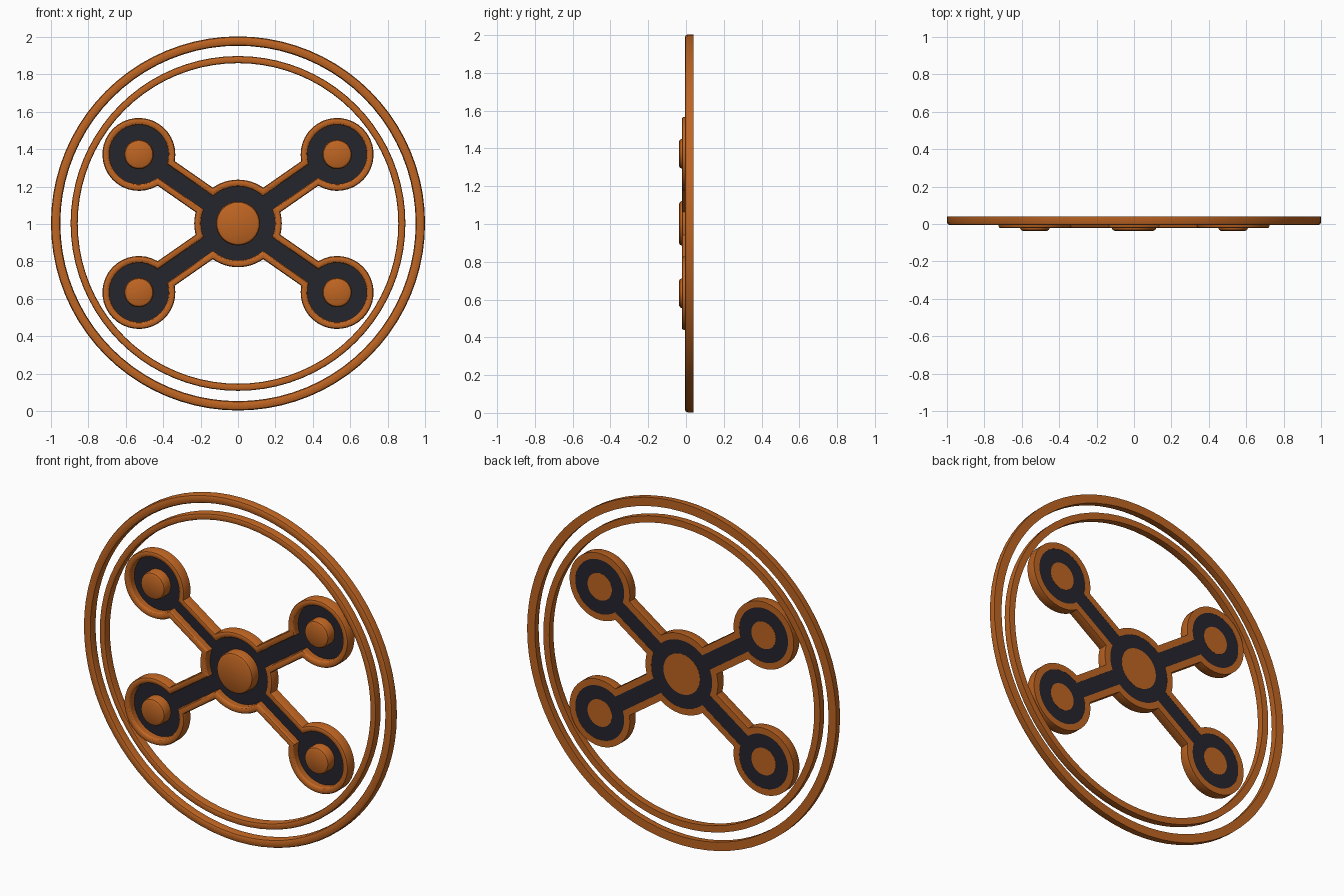
import bpy, bmesh
from math import pi, sin, cos, asin, atan2, hypot, radians

if "Cube" in bpy.data.objects:
    bpy.data.objects.remove(bpy.data.objects["Cube"])


def make_material(name, rgb):
    mat = bpy.data.materials.new(name)
    mat.use_nodes = True
    mat.diffuse_color = (*rgb, 1)
    mat.node_tree.nodes["Principled BSDF"].inputs["Base Color"].default_value = (*rgb, 1)
    return mat


copper = make_material("copper orange", (0.52, 0.13, 0.016))
dark = make_material("dark slate", (0.018, 0.018, 0.027))

CENTRE_Z = 1.003
BACK = 0.04
ARM_X, ARM_Z = 0.53, 0.369
REACH = hypot(ARM_X, ARM_Z)
TILT = atan2(ARM_Z, ARM_X)


def stack(name, loops, mat, ring):
    """Bridge equal outline loops; ring joins last to first, otherwise ends are capped."""
    bm = bmesh.new()
    rows = [[bm.verts.new(p) for p in loop] for loop in loops]
    pairs = list(zip(rows, rows[1:]))
    if ring:
        pairs.append((rows[-1], rows[0]))
    else:
        bm.faces.new(rows[0])
        bm.faces.new(rows[-1])
    for a, b in pairs:
        for i in range(len(a)):
            j = (i + 1) % len(a)
            bm.faces.new((a[i], a[j], b[j], b[i]))
    bmesh.ops.recalc_face_normals(bm, faces=bm.faces)
    mesh = bpy.data.meshes.new(name)
    bm.to_mesh(mesh)
    bm.free()
    mesh.materials.append(mat)
    obj = bpy.data.objects.new(name, mesh)
    bpy.context.collection.objects.link(obj)
    bpy.ops.object.select_all(action='DESELECT')
    obj.select_set(True)
    bpy.context.view_layer.objects.active = obj
    bpy.ops.object.shade_smooth_by_angle(angle=radians(30))


def circle(r, y, x=0, z=0, n=64):
    return [(x + r * cos(2 * pi * i / n), y, CENTRE_Z + z + r * sin(2 * pi * i / n))
            for i in range(n)]


def arc(cx, cz, r, start, end, y, n):
    return [(cx + r * cos(start + (end - start) * i / n), y,
             CENTRE_Z + cz + r * sin(start + (end - start) * i / n)) for i in range(n + 1)]


def frame_outline(inset, y):
    """Outline of the hub, four arms and end discs, shrunk by inset."""
    hub, disc, half = 0.234 - inset, 0.195 - inset, 0.08 - inset
    at_hub, at_disc = asin(half / hub), asin(half / disc)
    angles = [TILT, pi - TILT, pi + TILT, 2 * pi - TILT]
    points = []
    for k, a in enumerate(angles):
        following = angles[(k + 1) % 4] + (2 * pi if k == 3 else 0)
        points += arc(REACH * cos(a), REACH * sin(a), disc,
                      a - pi + at_disc, a + pi - at_disc, y, 32)
        points += arc(0, 0, hub, a + at_hub, following - at_hub, y, 12)
    return points


# Two wheel rings with rounded front edges
for name, outer, inner, bevel in (("outer_ring", 1.0, 0.95, 0.015),
                                  ("inner_ring", 0.895, 0.857, 0.01)):
    front = -0.006
    section = [(outer, BACK), (outer, front + bevel), (outer - bevel * 0.3, front + bevel * 0.3),
               (outer - bevel, front), (inner + bevel, front),
               (inner + bevel * 0.3, front + bevel * 0.3), (inner, front + bevel), (inner, BACK)]
    stack(name, [circle(r, y, n=80) for r, y in section], copper, True)

# Raised rim around the hub, arms and end discs
rim = [(0, BACK), (0, -0.012), (0.004, -0.019), (0.011, -0.022),
       (0.024, -0.022), (0.032, -0.018), (0.037, -0.01), (0.037, BACK)]
stack("frame_rim", [frame_outline(i, y) for i, y in rim], copper, True)

# Dark recessed panel filling the rim
stack("frame_panel", [frame_outline(0.036, 0.024), frame_outline(0.036, BACK - 0.001)],
      dark, False)

# Round bosses at the hub and on each end disc
bosses = [("hub_boss", 0, 0, 0.118)]
for side, sx in (("left", 1), ("right", -1)):
    for level, sz in (("upper", 1), ("lower", -1)):
        bosses.append((f"{level}_{side}_boss", sx * ARM_X, sz * ARM_Z, 0.079))
for name, x, z, r in bosses:
    section = [(r, BACK), (r, -0.022), (r - 0.005, -0.032), (r - 0.016, -0.038)]
    stack(name, [circle(q, y, x, z, 32) for q, y in section], copper, False)
